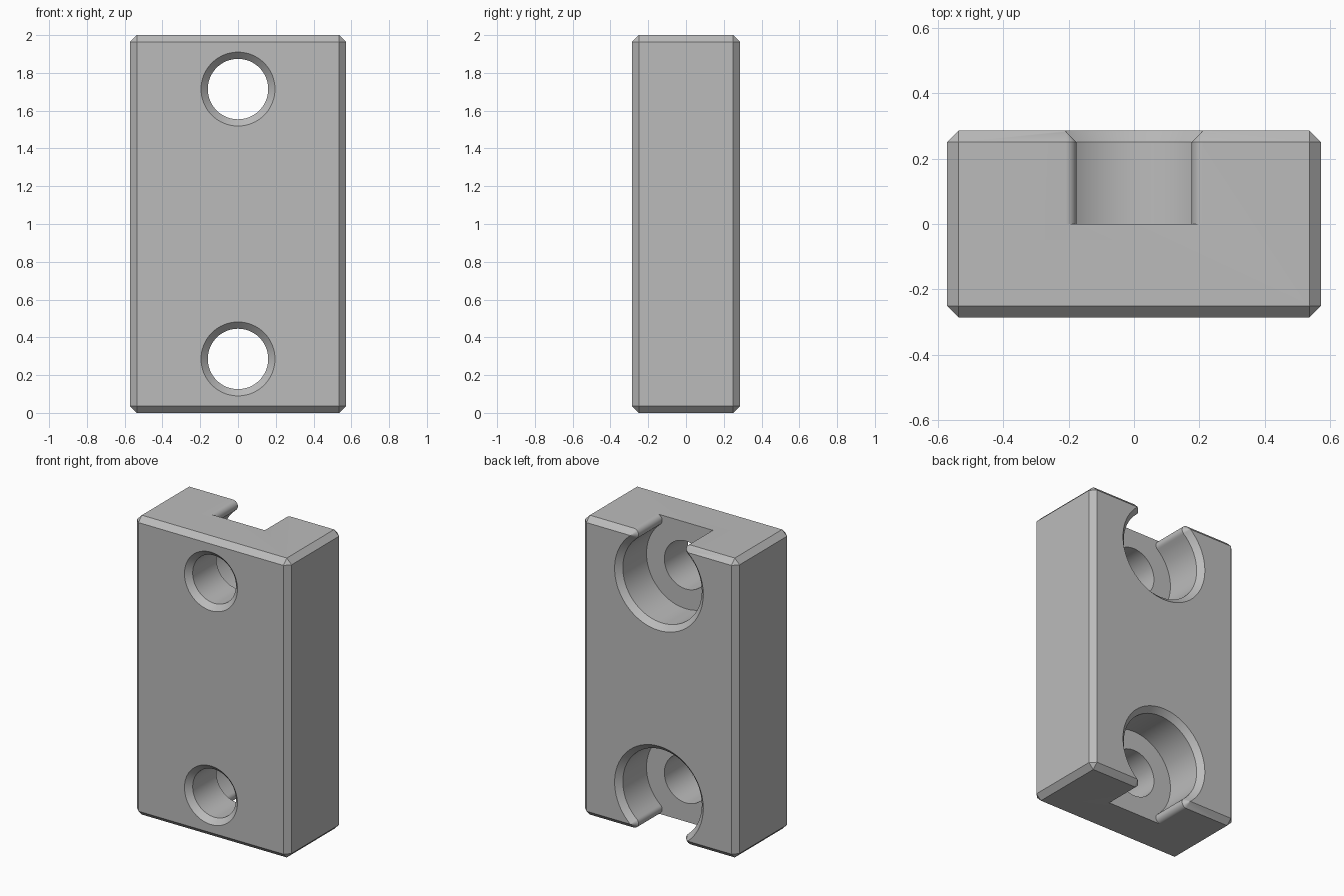
import bpy, bmesh, math

if "Cube" in bpy.data.objects:
    bpy.data.objects.remove(bpy.data.objects["Cube"])

W, D, H = 4 / 7, 2 / 7, 2.0        # half width, half depth, height
C = 0.0357                         # chamfer / lip radius
HOLE_R, POCKET_R = 0.16, 0.292
EDGE = D                           # hole centre to nearest end


def finish(name, bm):
    bmesh.ops.recalc_face_normals(bm, faces=bm.faces[:])
    me = bpy.data.meshes.new(name)
    bm.to_mesh(me)
    bm.free()
    ob = bpy.data.objects.new(name, me)
    bpy.context.collection.objects.link(ob)
    return ob


def loft(name, rings, z0, sign):
    """Closed solid through rings of (y, [(x, dz), ...])."""
    bm = bmesh.new()
    loops = [[bm.verts.new((x, y, z0 + sign * dz)) for x, dz in pts] for y, pts in rings]
    for a, b in zip(loops, loops[1:]):
        for i in range(len(a)):
            j = (i + 1) % len(a)
            bm.faces.new((a[i], a[j], b[j], b[i]))
    bm.faces.new(loops[0])
    bm.faces.new(loops[-1])
    return finish(name, bm)


def circle(r, n=64):
    return [(r * math.cos(2 * math.pi * i / n), r * math.sin(2 * math.pi * i / n))
            for i in range(n)]


def pocket(t):
    """Round pocket opening through the end with rounded lips, grown by t."""
    cz = EDGE - C + 0.0003
    cx = math.sqrt((POCKET_R + C) ** 2 - cz ** 2)
    a = math.atan2(cz, cx)
    R, r = POCKET_R + t, max(C - t, 0.0008)
    n, m = 56, 12
    pts = []
    for i in range(n + 1):
        w = math.pi - a + (math.pi + 2 * a) * i / n
        pts.append((R * math.cos(w), R * math.sin(w)))
    lip = []
    for i in range(1, m + 1):
        w = math.pi + a + (math.pi / 2 - math.pi - a) * i / m
        lip.append((cx + r * math.cos(w), cz + r * math.sin(w)))
    lip.append((cx, 0.45))
    return pts + lip + [(-x, z) for x, z in reversed(lip)]


# Chamfered block
bm = bmesh.new()
bmesh.ops.create_cube(bm, size=1)
for v in bm.verts:
    v.co = (v.co.x * 2 * W, v.co.y * 2 * D, (v.co.z + 0.5) * H)
bmesh.ops.bevel(bm, geom=bm.edges[:], offset=C, segments=1, affect='EDGES')
block = finish("mounting_block", bm)

# Screw holes and open-ended pockets, mirrored top and bottom
cutters = []
for label, z0, sign in (("top", H - EDGE, 1), ("bottom", EDGE, -1)):
    cutters.append(loft(label + "_pocket_cutter",
                        [(0, pocket(0)), (D - C, pocket(0)), (D, pocket(C)),
                         (D + 0.05, pocket(C))], z0, sign))
    cutters.append(loft(label + "_hole_cutter",
                        [(-D - 0.02, circle(HOLE_R + C + 0.02)), (-D + C, circle(HOLE_R)),
                         (0.1, circle(HOLE_R))], z0, sign))

bpy.context.view_layer.objects.active = block
block.select_set(True)
for cutter in cutters:
    mod = block.modifiers.new("cut", 'BOOLEAN')
    mod.operation = 'DIFFERENCE'
    mod.solver = 'EXACT'
    mod.object = cutter
    bpy.ops.object.modifier_apply(modifier=mod.name)
for cutter in cutters:
    bpy.data.objects.remove(cutter)

# Grey finish
grey = bpy.data.materials.new("grey")
grey.diffuse_color = (0.5, 0.5, 0.5, 1)
grey.use_nodes = True
grey.node_tree.nodes["Principled BSDF"].inputs["Base Color"].default_value = grey.diffuse_color
block.data.materials.clear()
block.data.materials.append(grey)
bpy.ops.object.shade_smooth_by_angle(angle=math.radians(30))
